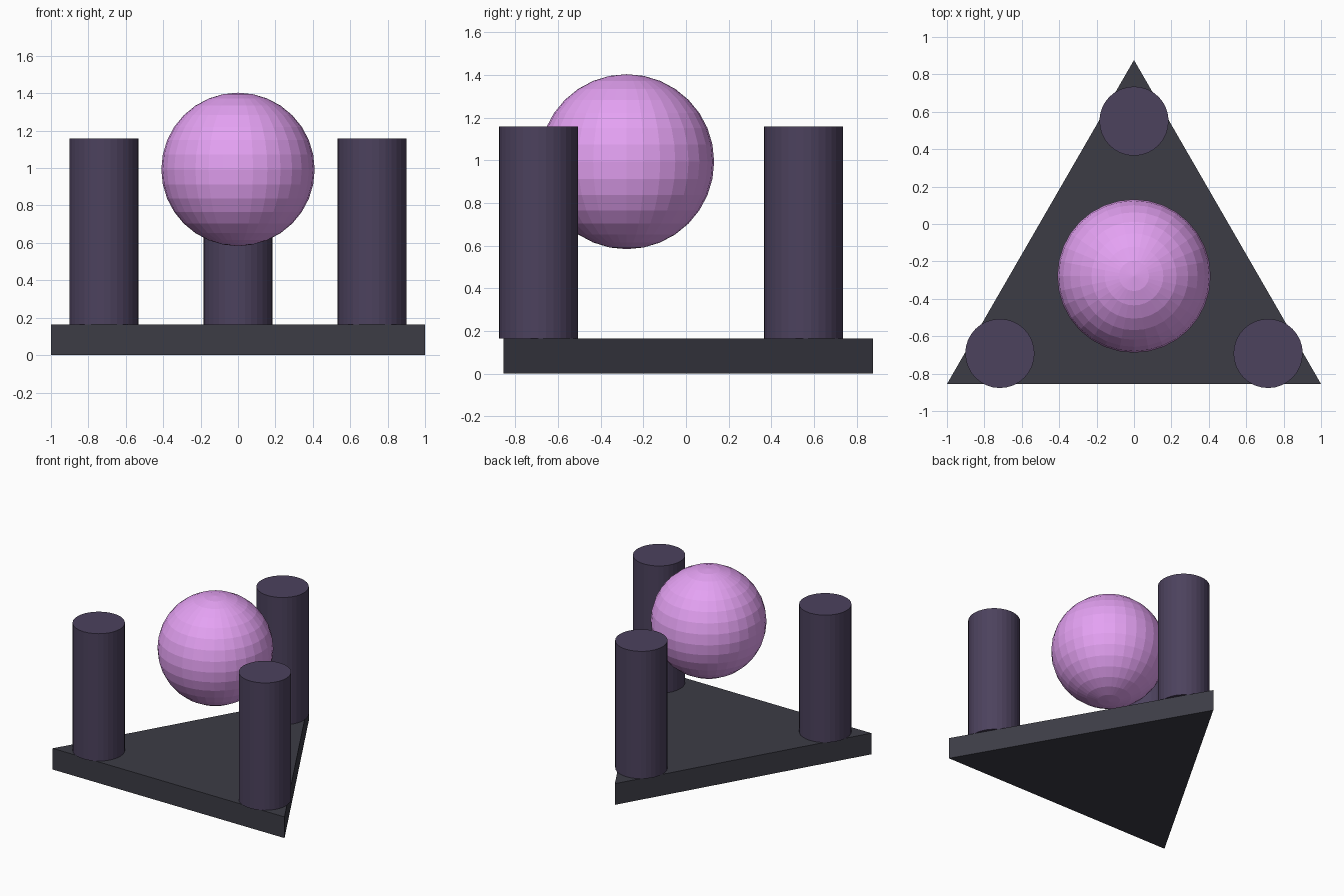
import bpy
import bmesh
from math import sqrt, radians, sin, cos

if "Cube" in bpy.data.objects:
    bpy.data.objects.remove(bpy.data.objects["Cube"])

BASE_H = 0.165      # thickness of the triangular slab
POST_R = 0.185
POST_TOP = 1.158
POST_DIST = 0.828   # posts' distance from the triangle's centroid
CENTRE_Y = -0.278   # centroid of the triangle
BALL_R = 0.41


def material(name, rgb):
    mat = bpy.data.materials.new(name)
    mat.diffuse_color = (*rgb, 1.0)
    mat.use_nodes = True
    mat.node_tree.nodes["Principled BSDF"].inputs["Base Color"].default_value = mat.diffuse_color
    return mat


def finish(name, mat):
    obj = bpy.context.object
    obj.name = name
    obj.data.materials.append(mat)
    return obj


slate = material("slate", (0.045, 0.045, 0.06))
plum = material("plum", (0.072, 0.054, 0.11))
orchid = material("orchid", (0.78, 0.36, 0.90))

corner_angles = {"back": 90, "front_left": 210, "front_right": 330}

# Triangular base slab with 2 unit sides
bm = bmesh.new()
corner_r = 2 / sqrt(3)
verts = [bm.verts.new((corner_r * cos(radians(a)), CENTRE_Y + corner_r * sin(radians(a)), 0))
         for a in corner_angles.values()]
face = bm.faces.new(verts)
top = bmesh.ops.extrude_face_region(bm, geom=[face])["geom"]
bmesh.ops.translate(bm, vec=(0, 0, BASE_H),
                    verts=[g for g in top if isinstance(g, bmesh.types.BMVert)])
bmesh.ops.recalc_face_normals(bm, faces=bm.faces)
mesh = bpy.data.meshes.new("base")
bm.to_mesh(mesh)
bm.free()
base = bpy.data.objects.new("base", mesh)
bpy.context.collection.objects.link(base)
mesh.materials.append(slate)

# One round post near each corner
for corner, a in corner_angles.items():
    bpy.ops.mesh.primitive_cylinder_add(
        vertices=32, radius=POST_R, depth=POST_TOP - BASE_H,
        location=(POST_DIST * cos(radians(a)), CENTRE_Y + POST_DIST * sin(radians(a)),
                  (POST_TOP + BASE_H) / 2))
    finish(f"{corner}_post", plum)

# Faceted ball floating between the posts
bpy.ops.mesh.primitive_uv_sphere_add(segments=32, ring_count=16, radius=BALL_R,
                                     location=(0, CENTRE_Y, 0.993))
finish("floating_ball", orchid)
